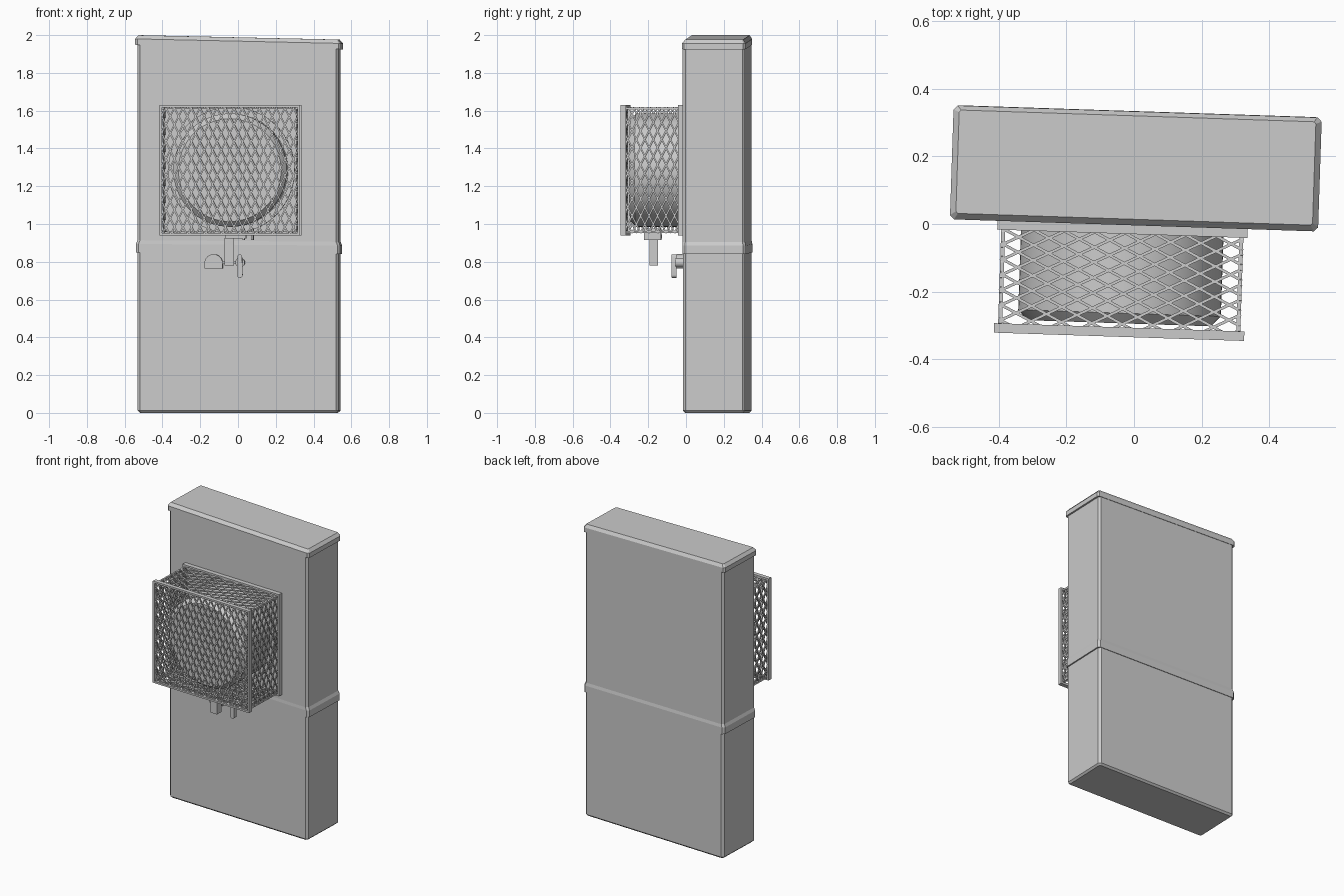
import bpy, bmesh, math
from mathutils import Vector, Matrix

if "Cube" in bpy.data.objects:
    bpy.data.objects.remove(bpy.data.objects["Cube"])

grey = bpy.data.materials.new("plain grey")
grey.use_nodes = True
COLOUR = (0.6, 0.6, 0.6, 1)
grey.diffuse_color = COLOUR
grey.node_tree.nodes["Principled BSDF"].inputs["Base Color"].default_value = COLOUR

TURN = Matrix.Rotation(math.radians(-1.9), 4, "Z")  # the whole cabinet stands slightly turned


def finish(name, bm, smooth=False):
    bmesh.ops.recalc_face_normals(bm, faces=bm.faces)
    bm.transform(TURN)
    me = bpy.data.meshes.new(name)
    bm.to_mesh(me)
    bm.free()
    me.materials.append(grey)
    ob = bpy.data.objects.new(name, me)
    bpy.context.scene.collection.objects.link(ob)
    if smooth:
        bpy.ops.object.select_all(action="DESELECT")
        ob.select_set(True)
        bpy.context.view_layer.objects.active = ob
        bpy.ops.object.shade_smooth_by_angle(angle=math.radians(25))
    return ob


def bridge(bm, rings, cap=True):
    n = len(rings[0])
    for a, b in zip(rings, rings[1:]):
        for i in range(n):
            j = (i + 1) % n
            bm.faces.new((a[i], a[j], b[j], b[i]))
    if cap:
        bm.faces.new(rings[0])
        bm.faces.new(rings[-1])


def stack(name, levels, slope=0.0):
    """Chamfered rectangles (z, half width, front y, back y, chamfer) joined upward."""
    bm = bmesh.new()
    rings = []
    for z, w, f, b, c in levels:
        pts = [(-w + c, f), (w - c, f), (w, f + c), (w, b - c),
               (w - c, b), (-w + c, b), (-w, b - c), (-w, f + c)]
        rings.append([bm.verts.new((x, y, z - slope * x)) for x, y in pts])
    bridge(bm, rings)
    return finish(name, bm)


def add_box(bm, lo, hi):
    lo, hi = Vector(lo), Vector(hi)
    m = Matrix.Translation((lo + hi) / 2) @ Matrix.Diagonal((*(hi - lo), 1))
    bmesh.ops.create_cube(bm, size=1, matrix=m)


def box(name, lo, hi):
    bm = bmesh.new()
    add_box(bm, lo, hi)
    return finish(name, bm)


def extrude_y(name, pts, y0, y1, smooth=True):
    """Extrude an (x, z) outline along y."""
    bm = bmesh.new()
    bridge(bm, [[bm.verts.new((x, y, z)) for x, z in pts] for y in (y0, y1)])
    return finish(name, bm, smooth)


def arc(cx, cz, r, a0, a1, n):
    return [(cx + r * math.cos(math.radians(a0 + (a1 - a0) * i / n)),
             cz + r * math.sin(math.radians(a0 + (a1 - a0) * i / n))) for i in range(n + 1)]


# Cabinet: lower case, upper case with a flared skirt, sloping lid
stack("lower_case", [(0, 0.52, 0.012, 0.318, 0.01), (0.012, 0.532, 0, 0.33, 0.014),
                     (0.86, 0.532, 0, 0.33, 0.014)])
stack("upper_case", [(0.845, 0.541, -0.002, 0.334, 0.014), (0.89, 0.541, -0.002, 0.334, 0.014),
                     (0.91, 0.533, 0, 0.33, 0.014), (1.96, 0.533, 0, 0.33, 0.014)], slope=0.008)
stack("lid", [(1.937, 0.545, -0.004, 0.333, 0.012), (1.968, 0.545, -0.004, 0.333, 0.012),
              (1.988, 0.528, 0.014, 0.32, 0.006)], slope=0.022)

# Cage extents
X0, X1, Z0, Z1 = -0.404, 0.337, 0.94, 1.63
FRONT, T = -0.335, 0.012


def rim(name, y0, y1):
    bm = bmesh.new()
    for z in (Z0, Z1 - T):
        add_box(bm, (X0, y0, z), (X1, y1, z + T))
    for x in (X0, X1 - T):
        add_box(bm, (x, y0, Z0), (x + T, y1, Z1))
    finish(name, bm)


rim("cage_front_rim", FRONT, FRONT + 0.028)
rim("cage_wall_rim", -0.03, 0)

bm = bmesh.new()
for x in (X0 + T, X1 - 2 * T):
    for z in (Z0 + T, Z1 - 2 * T):
        add_box(bm, (x, FRONT + 0.01, z), (x + T, 0, z + T))
finish("cage_corner_rails", bm)


def lattice(name, origin, u, v, wide, tall):
    """Diamond mesh panel: long diamond axis along v."""
    origin, u, v = Vector(origin), Vector(u), Vector(v)
    n = u.cross(v)
    pitch, steep, half, thick = 0.045, 2.0, 0.0042, 0.003
    bm = bmesh.new()
    shift = tall / steep
    for sign in (1, -1):
        for k in range(int((wide + shift) / pitch) + 1):
            start = (k + 0.5) * pitch - shift      # u where the strand meets v = 0
            a, b = max(start, 0), min(start + shift, wide)
            if b - a < 0.004:
                continue
            ends = []
            for s in (a, b):
                h = (s - start) * steep
                ends.append(origin + u * (s if sign > 0 else wide - s) + v * h)
            side = (ends[1] - ends[0]).normalized().cross(n) * half
            rings = [[bm.verts.new(p + side * i + n * thick * j)
                      for i, j in ((1, 1), (-1, 1), (-1, -1), (1, -1))] for p in ends]
            bridge(bm, rings)
    return finish(name, bm)


# Diamond mesh on the five open sides of the cage
W, H, D = X1 - X0 - 2 * T, Z1 - Z0 - 2 * T, -FRONT - 0.01
xa, xb, za, zb = X0 + T, X1 - T, Z0 + T, Z1 - T
lattice("mesh_front", (xa, FRONT + 0.012, za), (1, 0, 0), (0, 0, 1), W, H)
for side, x in (("right", xa + 0.004), ("left", xb - 0.004)):
    lattice("mesh_" + side, (x, -D, za), (0, 1, 0), (0, 0, 1), D, H)
for side, z in (("bottom", za + 0.004), ("top", zb - 0.004)):
    lattice("mesh_" + side, (xa, -D, z), (0, 1, 0), (1, 0, 0), D, W)

# Round drum with a wall flange and a chamfered front
bm = bmesh.new()
rings = []
for r, y in ((0.335, 0), (0.335, -0.025), (0.3, -0.025), (0.3, -0.265), (0.272, -0.295)):
    rings.append([bm.verts.new((x, y, z)) for x, z in arc(-0.034, 1.285, r, 0, 360, 64)[:-1]])
bridge(bm, rings)
finish("drum", bm, smooth=True)

# Hasp plates and hanging lock under the cage
for side, x in (("right", 0.036), ("left", 0.082)):
    box("hasp_plate_" + side, (x - 0.006, -0.22, 0.915), (x + 0.006, -0.13, 0.975))
box("hasp_tab", (-0.06, -0.22, 0.922), (0.05, -0.13, 0.945))
box("lock_body", (-0.066, -0.195, 0.78), (-0.016, -0.15, 0.925))

# Door latch: rounded cover, spindle and turn handle
extrude_y("latch_cover", [(-0.176, 0.765), (-0.08, 0.765)] + arc(-0.128, 0.792, 0.048, 0, 180, 16),
          -0.055, 0.005)
box("latch_bar", (-0.085, -0.04, 0.788), (0.02, -0.02, 0.804))
extrude_y("latch_spindle", arc(0.012, 0.796, 0.025, 0, 360, 20)[:-1], -0.055, 0.005)
extrude_y("latch_handle", arc(0.012, 0.827, 0.012, 0, 180, 8) + arc(0.012, 0.73, 0.015, 180, 360, 8),
          -0.075, -0.05)
